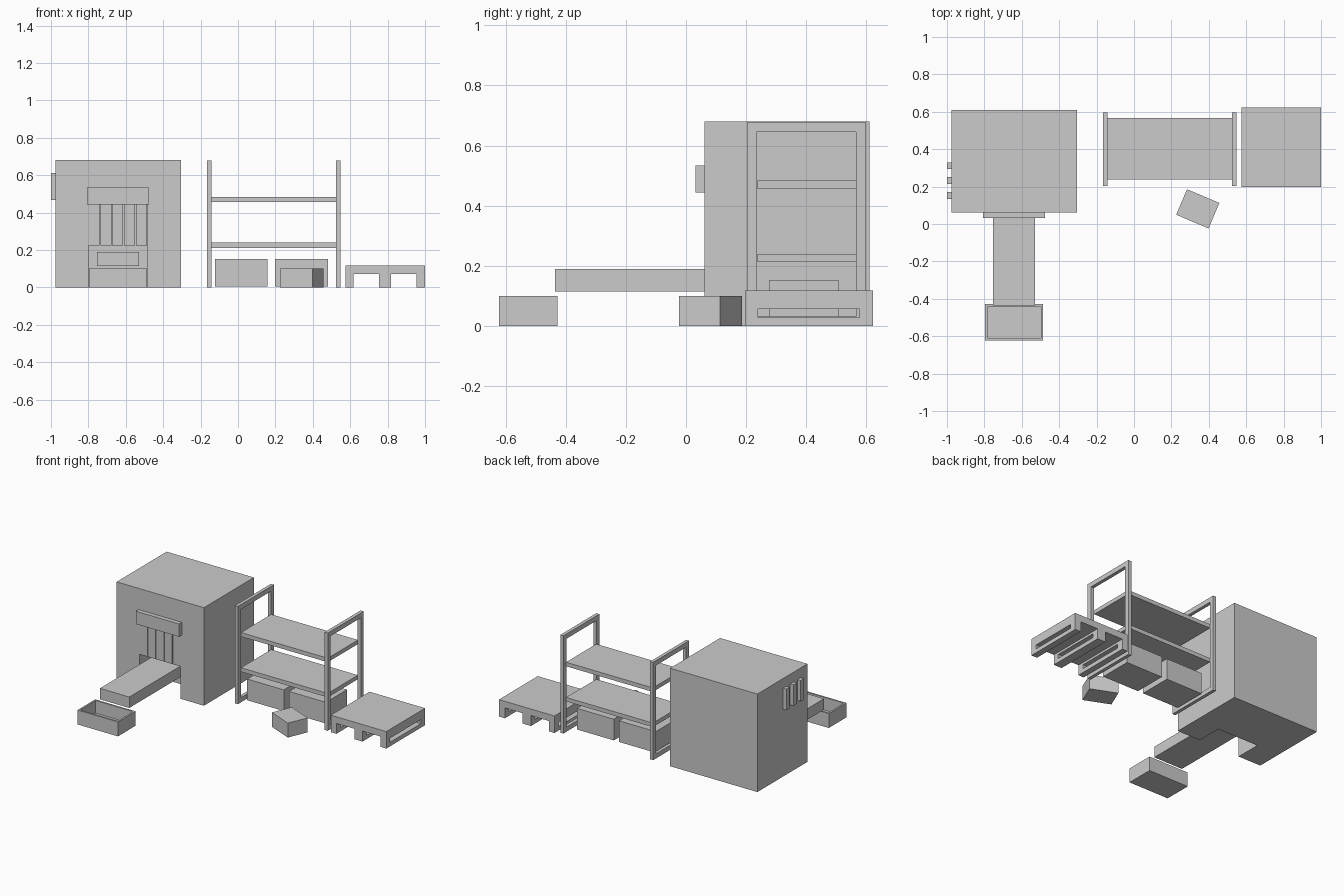
import bpy, bmesh, math
from mathutils import Matrix, Vector

if "Cube" in bpy.data.objects:
    bpy.data.objects.remove(bpy.data.objects["Cube"])


def finish(name, bm):
    bmesh.ops.recalc_face_normals(bm, faces=bm.faces)
    me = bpy.data.meshes.new(name)
    bm.to_mesh(me)
    bm.free()
    ob = bpy.data.objects.new(name, me)
    bpy.context.collection.objects.link(ob)
    return ob


def box(name, x, y, z, turn=0.0):
    bm = bmesh.new()
    bmesh.ops.create_cube(bm, size=1)
    bm.transform(Matrix.Diagonal((x[1] - x[0], y[1] - y[0], z[1] - z[0], 1)))
    ob = finish(name, bm)
    ob.location = (sum(x) / 2, sum(y) / 2, sum(z) / 2)
    ob.rotation_euler.z = turn
    return ob


def extrude_front(name, pts, y):
    """Extrude an x-z outline along y."""
    bm = bmesh.new()
    face = bm.faces.new([bm.verts.new((px, y[0], pz)) for px, pz in pts])
    geom = bmesh.ops.extrude_face_region(bm, geom=[face])["geom"]
    moved = [v for v in geom if isinstance(v, bmesh.types.BMVert)]
    bmesh.ops.translate(bm, verts=moved, vec=Vector((0, y[1] - y[0], 0)))
    return finish(name, bm)


def cut(ob, x, y, z):
    """Subtract a box from an object and discard the cutter."""
    cutter = box("cutter", x, y, z)
    cutter.hide_render = True
    mod = ob.modifiers.new("cut", "BOOLEAN")
    mod.operation = "DIFFERENCE"
    mod.solver = "EXACT"
    mod.object = cutter
    bpy.context.view_layer.objects.active = ob
    bpy.ops.object.modifier_apply(modifier=mod.name)
    bpy.data.objects.remove(cutter)


# Machine cabinet with a recessed front opening
cabinet = box("cabinet", (-0.975, -0.305), (0.062, 0.61), (0, 0.68))
cut(cabinet, (-0.80, -0.483), (-0.1, 0.242), (-0.1, 0.447))
box("opening_hood", (-0.807, -0.475), (0.032, 0.062), (0.444, 0.533))

# Curtain strips hanging in the opening
for i in range(5):
    x0 = -0.80 + i * 0.0637
    box(f"curtain_strip_{i + 1}", (x0, x0 + 0.059), (0.064, 0.072), (0.223, 0.447))

# Vent fins on the left side
for i, yc in enumerate((0.153, 0.232, 0.311)):
    box(f"vent_fin_{i + 1}", (-1.0, -0.975), (yc - 0.018, yc + 0.018), (0.467, 0.613))

# Conveyor running out of the opening
box("conveyor", (-0.755, -0.53), (-0.435, 0.242), (0.114, 0.19))

# Open catch bin
bin_ob = box("catch_bin", (-0.796, -0.486), (-0.622, -0.428), (0, 0.10))
cut(bin_ob, (-0.784, -0.498), (-0.610, -0.440), (0.012, 0.2))

# Shelf end frames
for side, x in (("left", (-0.166, -0.143)), ("right", (0.523, 0.547))):
    frame = box(f"shelf_frame_{side}", x, (0.203, 0.597), (0, 0.678))
    cut(frame, (x[0] - 0.1, x[1] + 0.1), (0.235, 0.565), (0.032, 0.645))

# Shelf boards
for name, z in (("lower", (0.212, 0.240)), ("upper", (0.456, 0.484))):
    box(f"shelf_board_{name}", (-0.143, 0.523), (0.237, 0.568), z)

# Boxes under the shelf and a loose one turned in front
box("stored_box_left", (-0.123, 0.158), (0.276, 0.507), (0.005, 0.152))
box("stored_box_right", (0.199, 0.482), (0.276, 0.507), (0.005, 0.152))
box("loose_box", (0.247, 0.435), (0.007, 0.155), (0, 0.10), math.radians(-23))

# Pallet: three runners under a deck, with a slot through the runners
pallet = extrude_front("pallet", [
    (0.574, 0), (0.617, 0), (0.617, 0.072), (0.755, 0.072), (0.755, 0), (0.818, 0),
    (0.818, 0.072), (0.955, 0.072), (0.955, 0), (1.0, 0), (1.0, 0.118), (0.574, 0.118)],
    (0.197, 0.622))
cut(pallet, (0.5, 1.1), (0.24, 0.577), (0.028, 0.056))
